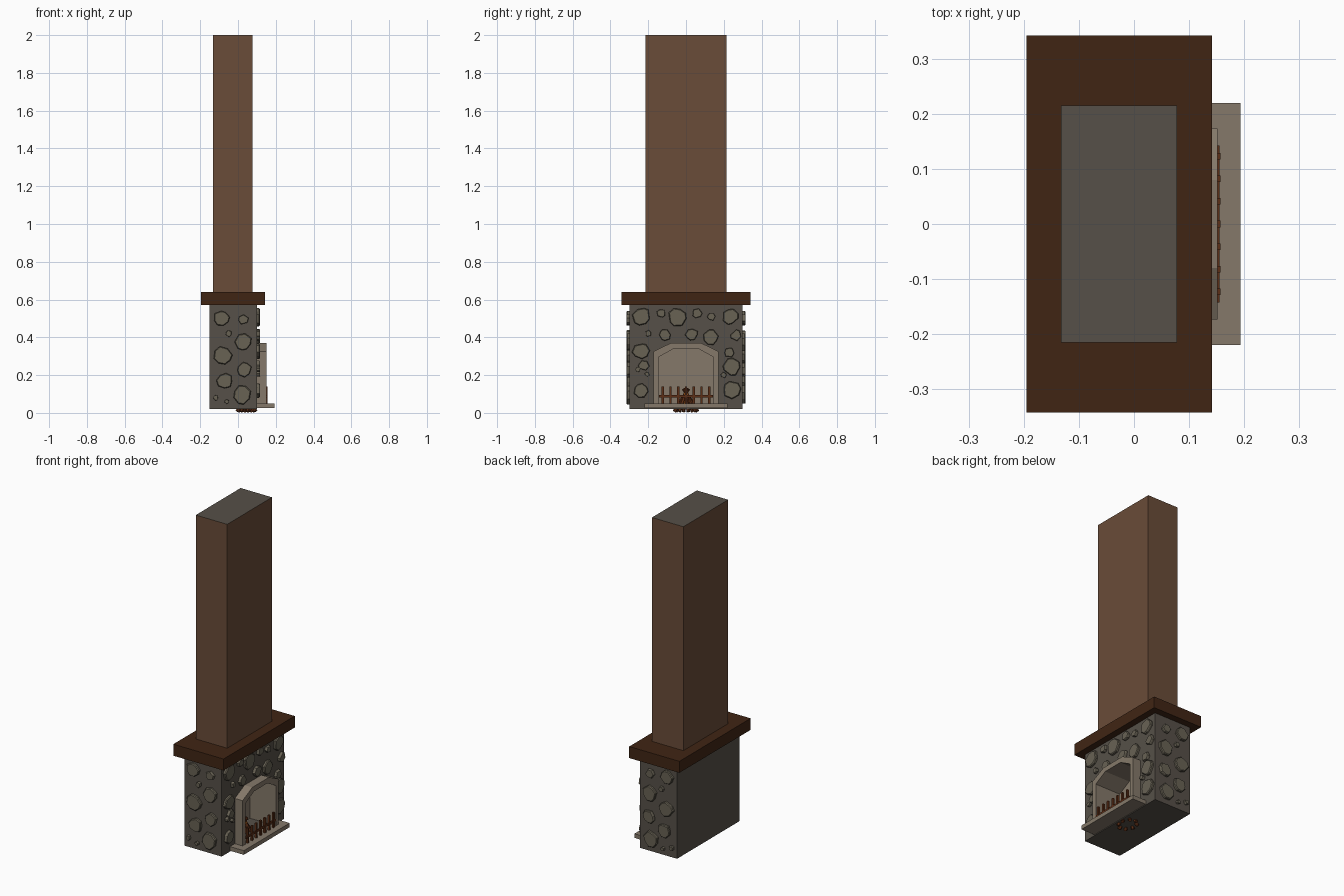
import bpy, bmesh, math, random
from mathutils import Vector

if "Cube" in bpy.data.objects:
    bpy.data.objects.remove(bpy.data.objects["Cube"])

random.seed(4)


def material(name, hex_code):
    srgb = [int(hex_code[i:i + 2], 16) / 255 for i in (0, 2, 4)]
    m = bpy.data.materials.new(name)
    m.diffuse_color = [((c + 0.055) / 1.055) ** 2.4 for c in srgb] + [1]
    m.use_nodes = True
    m.node_tree.nodes["Principled BSDF"].inputs["Base Color"].default_value = m.diffuse_color
    return m


MORTAR = material("mortar", "565048")
STONE = material("stone", "686254")
PALE = material("pale_stone", "85796A")
BRICK = material("chimney_brown", "6A4C38")
WOOD = material("dark_wood", "402514")
IRON = material("rust_iron", "5C2E16")
FLAME = material("flame", "D8761E")


def add_object(name, bm, *mats):
    bmesh.ops.recalc_face_normals(bm, faces=bm.faces)
    mesh = bpy.data.meshes.new(name)
    bm.to_mesh(mesh)
    bm.free()
    for m in mats:
        mesh.materials.append(m)
    ob = bpy.data.objects.new(name, mesh)
    bpy.context.collection.objects.link(ob)
    return ob


def put_box(bm, x, y, z):
    vs = bmesh.ops.create_cube(bm, size=1)["verts"]
    for v in vs:
        v.co = [r[0] if c < 0 else r[1] for c, r in zip(v.co, (x, y, z))]


def box(name, x, y, z, mat):
    bm = bmesh.new()
    put_box(bm, x, y, z)
    return add_object(name, bm, mat)


def put_rod(bm, a, b, r1, r2, sides):
    a, b = Vector(a), Vector(b)
    d = b - a
    vs = bmesh.ops.create_cone(bm, cap_ends=True, segments=sides, radius1=r1,
                               radius2=r2, depth=d.length)["verts"]
    q = d.to_track_quat("Z", "Y")
    for v in vs:
        v.co = q @ v.co + (a + b) / 2


# Main masses
body = box("stone_body", (-0.15, 0.10), (-0.30, 0.30), (0.02, 0.57), MORTAR)
box("mantel", (-0.195, 0.142), (-0.342, 0.342), (0.57, 0.64), WOOD)
box("hearth_slab", (0.09, 0.193), (-0.22, 0.22), (0.025, 0.05), PALE)
chimney = box("chimney", (-0.133, 0.078), (-0.215, 0.215), (0.64, 2.0), BRICK)
chimney.data.materials.append(MORTAR)
for f in chimney.data.polygons:
    if f.normal.z > 0.9:
        f.material_index = 1


# Arched surround with a firebox recess
def arch(half, shoulder, flat, top):
    return [(-half, 0.05), (-half, shoulder), (-flat, top),
            (flat, top), (half, shoulder), (half, 0.05)]


outer = arch(0.173, 0.325, 0.08, 0.37)
inner = arch(0.146, 0.295, 0.065, 0.34)
bm = bmesh.new()
rings = [[bm.verts.new((x, y, z)) for y, z in prof]
         for prof, x in ((outer, 0.10), (outer, 0.152), (inner, 0.152), (inner, -0.02))]
for r1, r2 in zip(rings, rings[1:]):
    for i in range(5):
        bm.faces.new((r1[i], r1[i + 1], r2[i + 1], r2[i]))
bm.faces.new((rings[2][0], rings[2][5], rings[3][5], rings[3][0]))
bm.faces.new(rings[3])
for a, b in ((0, 1), (5, 4)):
    bm.faces.new((rings[0][a], rings[1][a], rings[2][a]))
surround = add_object("arched_surround", bm, PALE)

# Cutter opening the firebox in the body
bm = bmesh.new()
ends = [[bm.verts.new((x, y, z)) for y, z in arch(0.147, 0.296, 0.066, 0.341)]
        for x in (-0.021, 0.2)]
for i in range(6):
    j = (i + 1) % 6
    bm.faces.new((ends[0][i], ends[0][j], ends[1][j], ends[1][i]))
bm.faces.new(ends[0])
bm.faces.new(ends[1])
cutter = add_object("firebox_cutter", bm, MORTAR)
cutter.hide_render = True
cutter.hide_viewport = True
cut = body.modifiers.new("firebox", "BOOLEAN")
cut.object = cutter
cut.solver = "EXACT"


# Irregular field stones: (across, height, radius)
def field_stones(name, spots, place):
    bm = bmesh.new()
    for u, w, r in spots:
        n = 8 if r > 0.03 else 6
        turn = random.random() * 6
        pts = []
        for k in range(n):
            a = turn + (k + random.uniform(-0.25, 0.25)) * math.tau / n
            s = r * random.uniform(0.86, 1.06)
            pts.append((s * math.cos(a), s * math.sin(a)))
        loops = [[bm.verts.new(place(u + p * k, w + q * k, d)) for p, q in pts]
                 for k, d in ((1, -0.005), (1, 0.011), (0.9, 0.016))]
        for l1, l2 in zip(loops, loops[1:]):
            for i in range(n):
                j = (i + 1) % n
                bm.faces.new((l1[i], l1[j], l2[j], l2[i]))
        bm.faces.new(loops[0])
        bm.faces.new(loops[2])
    return add_object(name, bm, STONE)


FRONT = [(-.235, .51, .05), (-.132, .527, .025), (-.045, .507, .05), (.058, .527, .029),
         (.135, .51, .023), (.235, .51, .043), (-.2, .42, .018), (-.113, .413, .033),
         (.03, .415, .035), (.13, .40, .042), (.265, .41, .03), (-.238, .325, .047),
         (.228, .32, .028), (.243, .245, .05), (-.254, .23, .015), (-.206, .205, .013),
         (-.225, .25, .03), (-.238, .12, .04), (.243, .125, .05), (.2, .2, .016)]
SIDE = [(-.087, .5, .043), (.027, .495, .029), (-.05, .42, .018), (.027, .373, .047),
        (-.08, .305, .05), (.034, .23, .04), (-.07, .17, .043), (.02, .095, .05),
        (-.118, .08, .015), (-.06, .06, .013)]
field_stones("face_stones", FRONT, lambda u, w, d: (0.10 + d, u, w))
for label, s in (("near", -1), ("far", 1)):
    field_stones(label + "_side_stones", SIDE,
                 lambda u, w, d, s=s: (u, s * (0.30 + d), w))

# Fire grate: rail and upright bars
bm = bmesh.new()
put_box(bm, (0.147, 0.155), (-0.143, 0.143), (0.082, 0.094))
for i in range(-3, 4):
    put_box(bm, (0.145, 0.157), (i * 0.041 - 0.006, i * 0.041 + 0.006), (0.05, 0.14))
add_object("fire_grate", bm, IRON)

# Log pile leaning together, with a flame inside
bm = bmesh.new()
for i in range(8):
    a = i * math.tau / 8 + 0.2
    c, s = math.cos(a), math.sin(a)
    put_rod(bm, (0.045 + 0.05 * c, 0.063 * s, 0.007),
            (0.045 - 0.012 * c, -0.014 * s, 0.128), 0.010, 0.009, 6)
add_object("logs", bm, IRON)
bm = bmesh.new()
put_rod(bm, (0.045, 0, 0.04), (0.045, 0, 0.135), 0.03, 0.004, 6)
add_object("flame", bm, FLAME)
